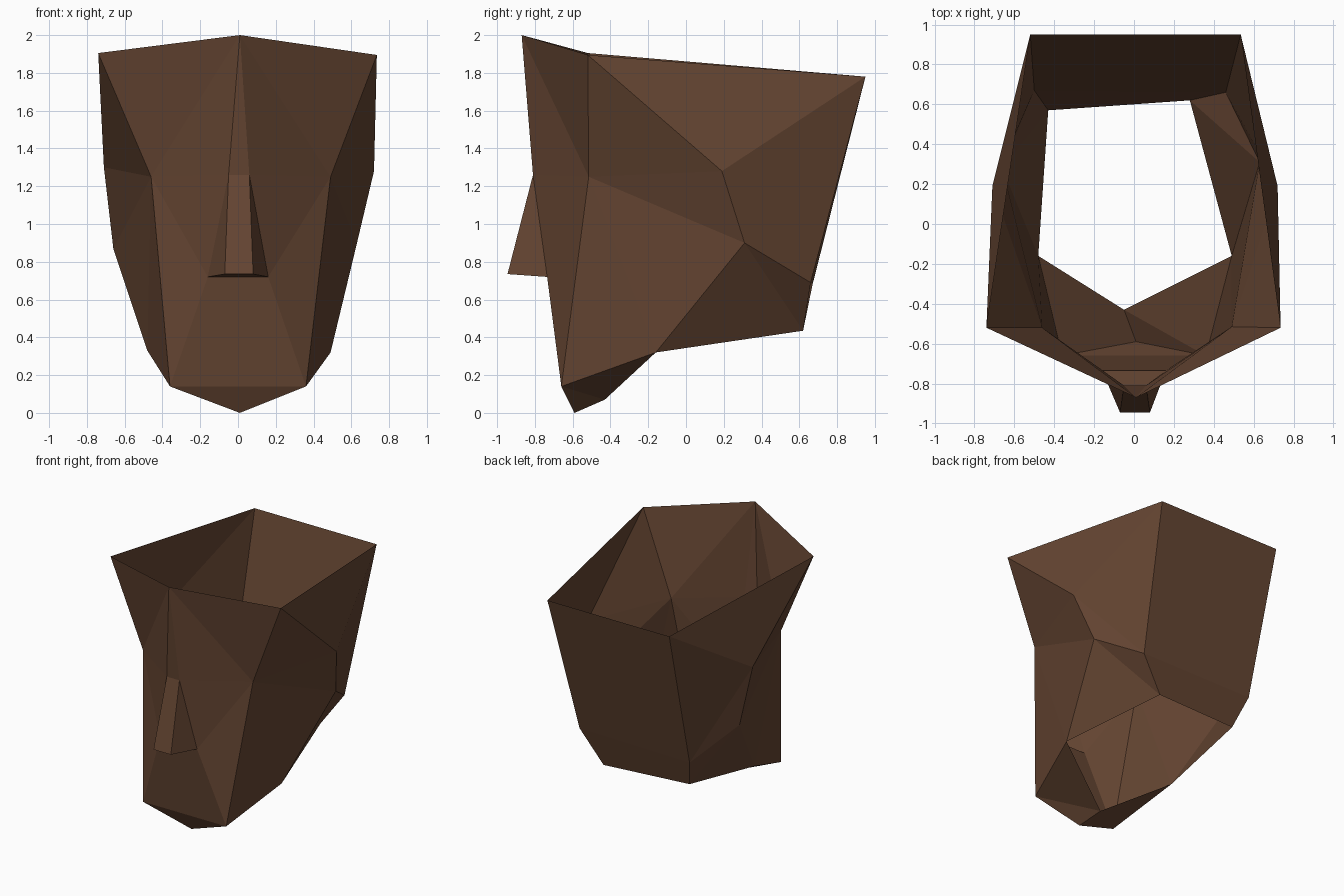
import bpy, bmesh

if "Cube" in bpy.data.objects:
    bpy.data.objects.remove(bpy.data.objects["Cube"])

# One flat brown
brown = bpy.data.materials.new("warm_brown")
brown.diffuse_color = (0.13, 0.06, 0.032, 1)
brown.use_nodes = True
brown.node_tree.nodes["Principled BSDF"].inputs["Base Color"].default_value = brown.diffuse_color

# Named corner points; suffix L is -x, R is +x
P = {
    # open top rim
    "rim_front": (0.01, -0.87, 2.0),
    "rimL": (-0.74, -0.52, 1.905), "rimR": (0.735, -0.52, 1.895),
    "backL": (-0.52, 0.95, 1.78), "backR": (0.535, 0.95, 1.78),
    # temples and sides
    "templeL": (-0.46, -0.52, 1.25), "templeR": (0.49, -0.515, 1.25),
    "sideL": (-0.71, 0.19, 1.30), "sideR": (0.72, 0.19, 1.28),
    "lowL": (-0.66, 0.28, 0.87), "lowR": (0.63, 0.31, 0.90),
    "napeL": (-0.50, 0.67, 0.68), "napeR": (0.46, 0.66, 0.69),
    # nose
    "bridgeL": (-0.05, -0.81, 1.26), "bridgeR": (0.06, -0.81, 1.26),
    "tipL": (-0.07, -0.945, 0.735), "tipR": (0.08, -0.945, 0.735),
    "baseL": (-0.16, -0.735, 0.72), "baseR": (0.16, -0.735, 0.72),
    # jaw and chin
    "jawL": (-0.36, -0.66, 0.14), "jawR": (0.36, -0.66, 0.14),
    "chin": (0.01, -0.59, 0.0),
    # open neck hole
    "neckL": (-0.48, -0.16, 0.33), "neckR": (0.49, -0.16, 0.32),
    "neckbackL": (-0.43, 0.57, 0.455), "neckbackR": (0.28, 0.62, 0.435),
    "throat": (-0.05, -0.43, 0.07),
}

# Faces repeated on both sides ("*" becomes L or R)
SIDE = [
    "rim* rim_front temple*", "rim_front bridge* temple*",      # forehead
    "temple* bridge* base*", "temple* base* jaw*",              # cheek
    "bridge* tip* base*",                                       # nose wing
    "rim* temple* side*", "rim* side* back*",                   # upper side
    "temple* low* side*", "temple* neck* low*", "temple* jaw* neck*",
    "side* low* nape*", "side* nape* back*",
    "low* neck* neckback*", "low* neckback* nape*",
    "jaw* chin throat", "jaw* throat neck*",                    # under the jaw
]
# Faces across the middle
MIDDLE = [
    "rim_front bridgeR bridgeL", "bridgeL bridgeR tipR tipL",
    "tipL tipR baseR baseL", "baseL baseR jawR jawL", "jawL jawR chin",
    "backL napeL napeR backR", "napeL neckbackL neckbackR napeR",
]

bm = bmesh.new()
V = {n: bm.verts.new(co) for n, co in P.items()}
faces = MIDDLE + [f.replace("*", s) for f in SIDE for s in "LR"]
for f in faces:
    bm.faces.new([V[n] for n in f.split()])
bmesh.ops.recalc_face_normals(bm, faces=bm.faces[:])

# Make sure the shell faces outwards (nose bridge looks towards -y)
bm.faces.ensure_lookup_table()
if bm.faces[1].normal.y > 0:
    bmesh.ops.reverse_faces(bm, faces=bm.faces[:])

mesh = bpy.data.meshes.new("head_shell")
bm.to_mesh(mesh)
bm.free()
mesh.materials.append(brown)
head = bpy.data.objects.new("head_shell", mesh)
bpy.context.collection.objects.link(head)
